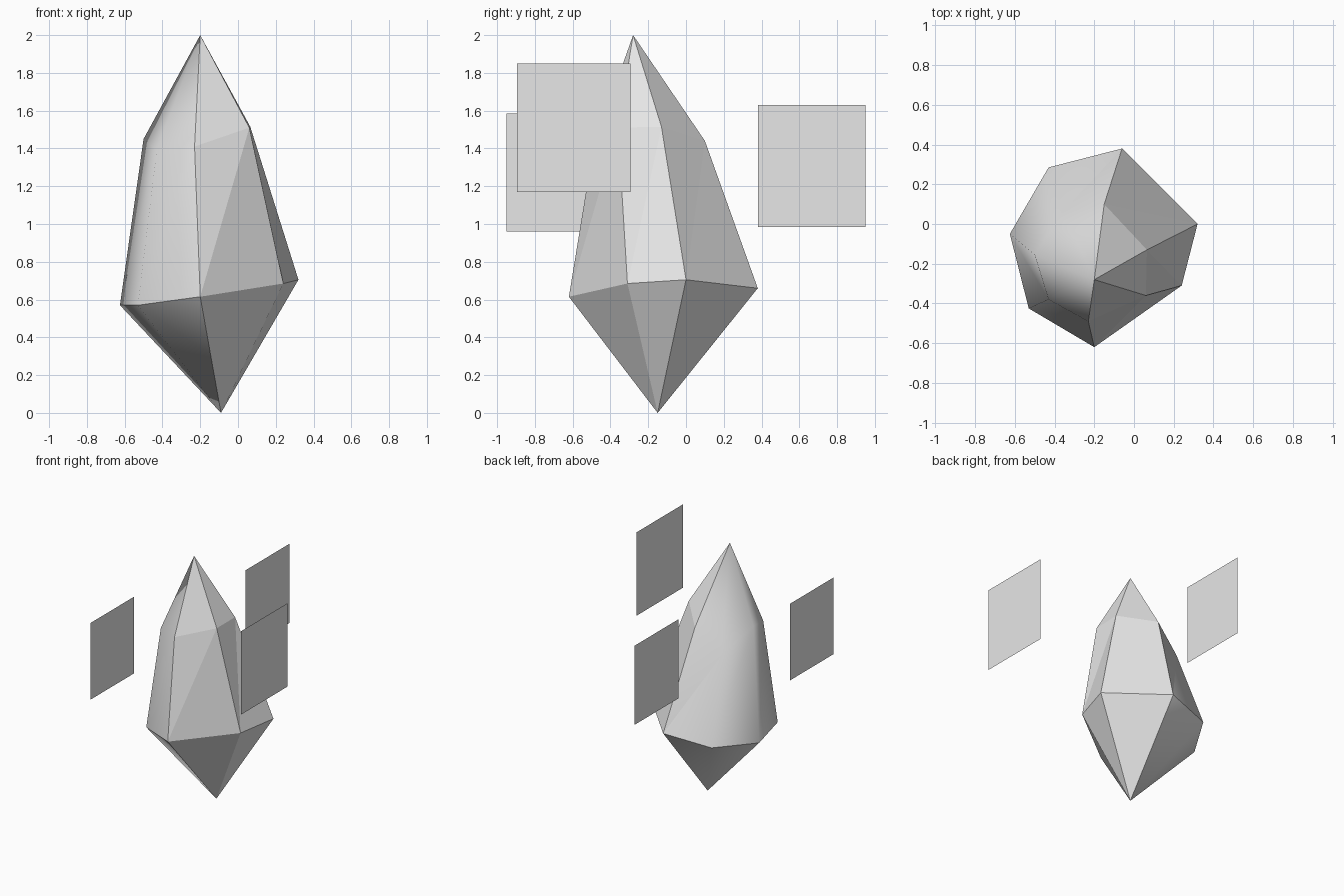
import bpy, bmesh
from mathutils import Vector

cube = bpy.data.objects.get("Cube")
if cube:
    bpy.data.objects.remove(cube, do_unlink=True)

# One plain grey for everything
grey = bpy.data.materials.new("pale_grey")
grey.use_nodes = True
colour = (0.8, 0.8, 0.8, 1)
grey.diffuse_color = colour
grey.node_tree.nodes["Principled BSDF"].inputs["Base Color"].default_value = colour


def add_object(name, bm):
    mesh = bpy.data.meshes.new(name)
    bm.to_mesh(mesh)
    bm.free()
    mesh.materials.append(grey)
    obj = bpy.data.objects.new(name, mesh)
    bpy.context.collection.objects.link(obj)
    return obj


def crystal(name, tip, base, shoulder, girdle):
    """Seven-sided crystal: tip, shoulder ring, girdle ring and base point."""
    bm = bmesh.new()
    top, bottom = bm.verts.new(tip), bm.verts.new(base)
    upper = [bm.verts.new(p) for p in shoulder]
    lower = [bm.verts.new(p) for p in girdle]
    count = len(upper)
    for i in range(count):
        j = (i + 1) % count
        bm.faces.new((upper[i], upper[j], top))
        bm.faces.new((lower[i], upper[j], upper[i]))
        bm.faces.new((lower[i], lower[j], upper[j]))
        bm.faces.new((lower[j], lower[i], bottom))
    bmesh.ops.recalc_face_normals(bm, faces=bm.faces)
    # Soft edges on the worn side only, crisp edges elsewhere
    for face in bm.faces:
        face.smooth = True
    for edge in bm.edges:
        middle = (edge.verts[0].co + edge.verts[1].co) / 2
        on_girdle = all(v in lower for v in edge.verts)
        edge.smooth = middle.x < -0.25 and not on_girdle
    return add_object(name, bm)


def panel(name, x, y0, y1, z0, z1):
    """Thin upright sheet facing sideways."""
    bm = bmesh.new()
    corners = [(y0, z0), (y1, z0), (y1, z1), (y0, z1)]
    bm.faces.new([bm.verts.new(Vector((x, y, z))) for y, z in corners])
    return add_object(name, bm)


# Main crystal, rings run counterclockwise from the front
crystal(
    "crystal",
    tip=(-0.2, -0.28, 2.0),
    base=(-0.09, -0.15, 0),
    shoulder=[(-0.23, -0.49, 1.41), (0.06, -0.36, 1.51), (0.065, -0.13, 1.515),
              (-0.15, 0.1, 1.44), (-0.36, 0.06, 1.25), (-0.5, -0.155, 1.45),
              (-0.43, -0.38, 1.39)],
    girdle=[(-0.2, -0.62, 0.615), (0.24, -0.31, 0.685), (0.32, 0, 0.705),
            (-0.06, 0.38, 0.66), (-0.43, 0.285, 0.605), (-0.625, -0.05, 0.57),
            (-0.53, -0.425, 0.57)],
)

# Floating square sheets around the crystal
panel("back_panel", -0.2, 0.38, 0.95, 0.985, 1.63)
panel("left_panel", 0.655, -0.895, -0.295, 1.17, 1.85)
panel("right_panel", -0.665, -0.95, -0.39, 0.96, 1.585)
